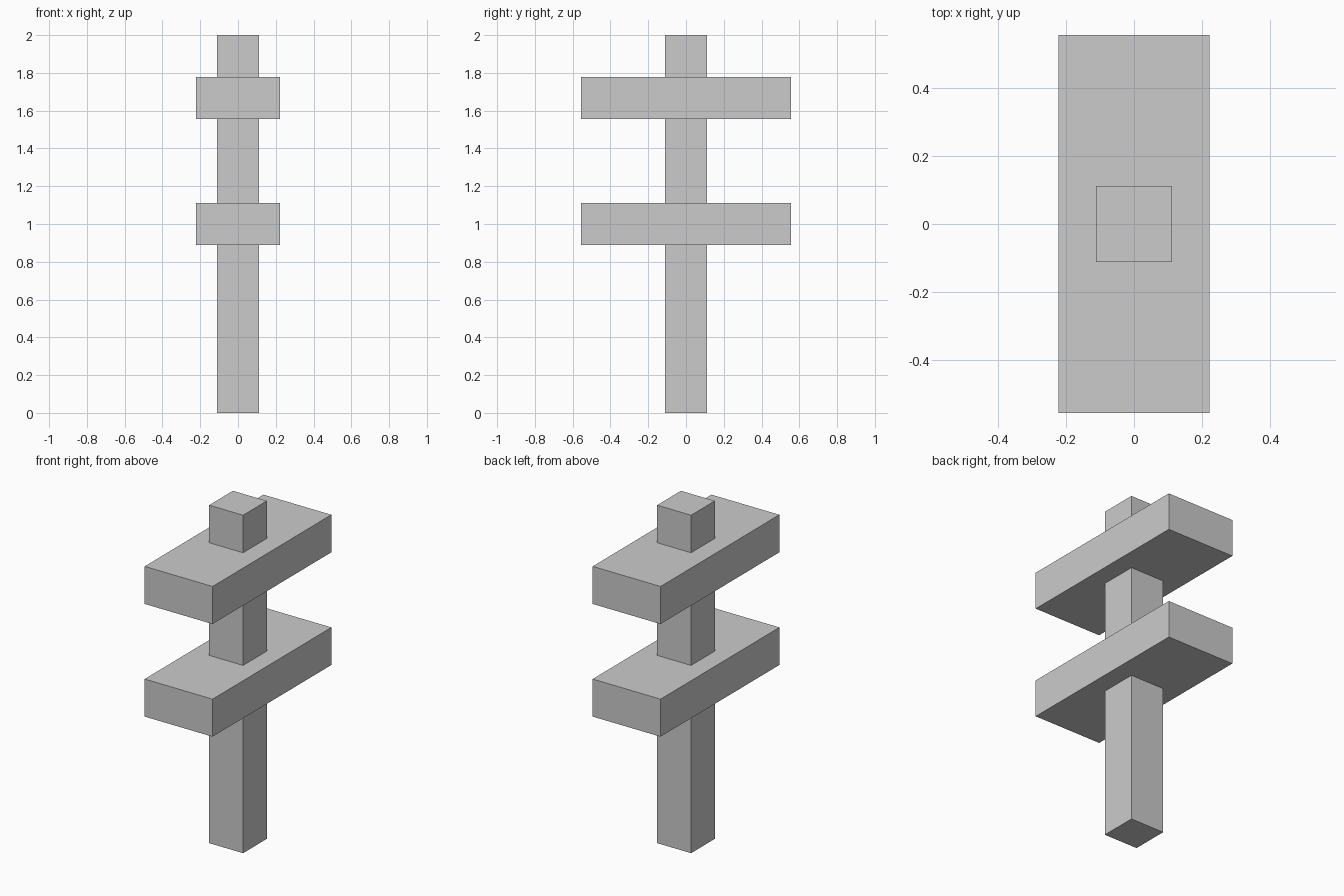
import bpy

if "Cube" in bpy.data.objects:
    bpy.data.objects.remove(bpy.data.objects["Cube"])

U = 2 / 9  # module: post thickness


def box(name, size, z_bottom):
    bpy.ops.mesh.primitive_cube_add(size=1, location=(0, 0, z_bottom + size[2] / 2))
    obj = bpy.context.object
    obj.name = name
    obj.scale = size
    bpy.ops.object.transform_apply(location=False, rotation=False, scale=True)
    return obj


# Upright post
box("post", (U, U, 9 * U), 0)

# Two identical crossbars, running front to back
for name, z in (("lower_crossbar", 4 * U), ("upper_crossbar", 7 * U)):
    box(name, (2 * U, 5 * U, U), z)
